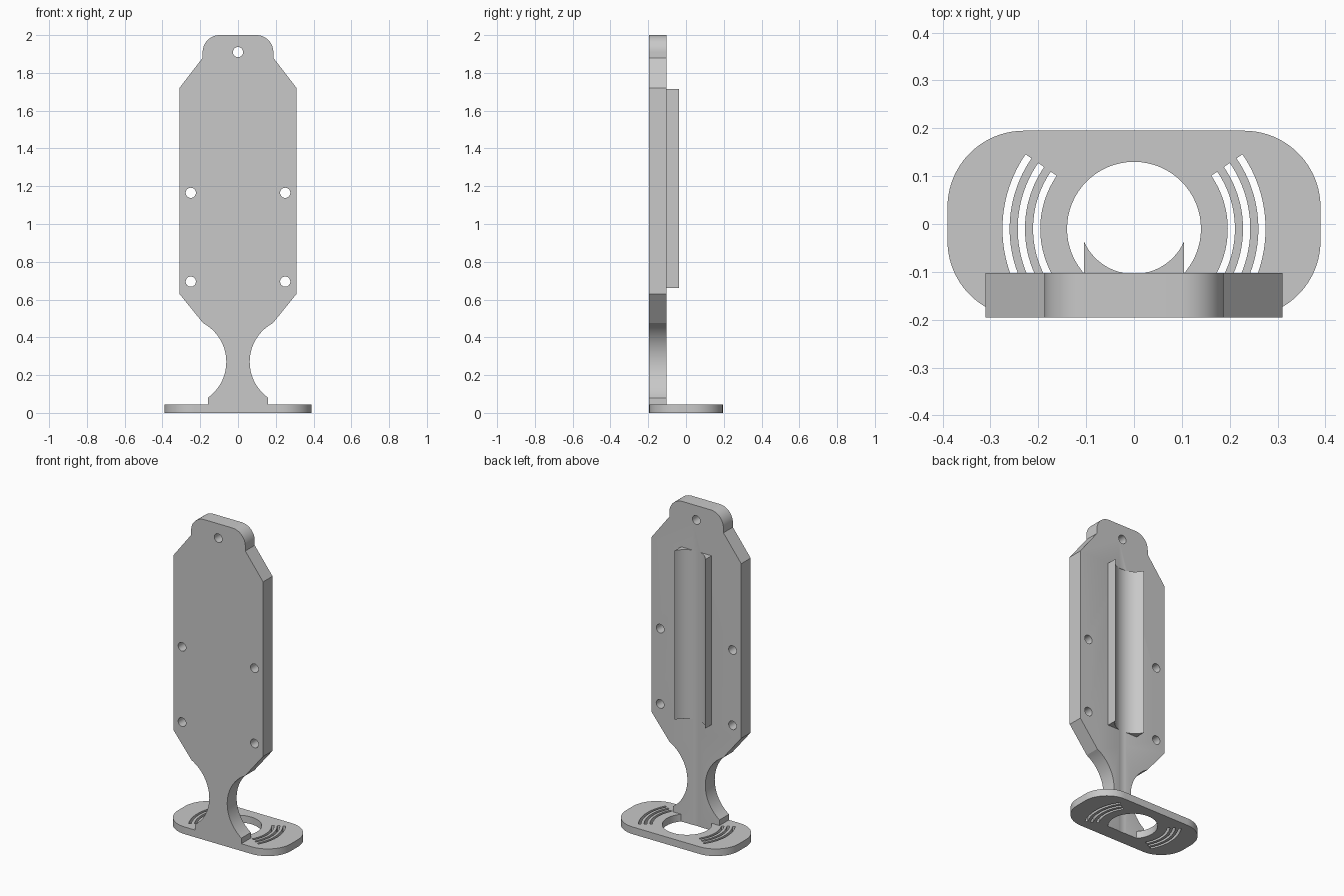
import bpy, bmesh
from math import sin, cos, radians, atan2, degrees
from mathutils import Vector

cube = bpy.data.objects.get("Cube")
if cube:
    bpy.data.objects.remove(cube)

grey = bpy.data.materials.new("plain grey")
grey.use_nodes = True
colour = (0.58, 0.58, 0.58, 1)
grey.diffuse_color = colour
grey.node_tree.nodes["Principled BSDF"].inputs["Base Color"].default_value = colour


def arc(cx, cy, r, start, end, steps=24):
    """Points along an arc, angles in degrees."""
    angles = [radians(start + (end - start) * i / steps) for i in range(steps + 1)]
    return [(cx + r * cos(a), cy + r * sin(a)) for a in angles]


def circle(cx, cy, r, steps=32):
    return arc(cx, cy, r, 0, 360, steps)[:-1]


def prisms(name, outlines, low, high, upright=False):
    """Extrude outlines along z, or along y when upright (outline is then x, z)."""
    bm = bmesh.new()
    for outline in outlines:
        pts = [(u, low, v) if upright else (u, v, low) for u, v in outline]
        face = bm.faces.new([bm.verts.new(p) for p in pts])
        new = bmesh.ops.extrude_face_region(bm, geom=[face])["geom"]
        shift = Vector((0, high - low, 0) if upright else (0, 0, high - low))
        bmesh.ops.translate(bm, vec=shift,
                            verts=[g for g in new if isinstance(g, bmesh.types.BMVert)])
    bmesh.ops.recalc_face_normals(bm, faces=bm.faces)
    mesh = bpy.data.meshes.new(name)
    bm.to_mesh(mesh)
    bm.free()
    mesh.materials.append(grey)
    obj = bpy.data.objects.new(name, mesh)
    bpy.context.collection.objects.link(obj)
    return obj


def activate(obj):
    bpy.ops.object.select_all(action="DESELECT")
    obj.select_set(True)
    bpy.context.view_layer.objects.active = obj


def cut(obj, cutter):
    cutter.hide_render = True
    mod = obj.modifiers.new("cut", "BOOLEAN")
    mod.operation = "DIFFERENCE"
    mod.solver = "EXACT"
    mod.object = cutter
    activate(obj)
    bpy.ops.object.modifier_apply(modifier=mod.name)
    bpy.data.objects.remove(cutter)


def mirrored(points):
    return [(-x, y) for x, y in reversed(points)]


FRONT, BACK = -0.195, -0.102

# Base with rounded corners, a round opening and curved slots
corner = 0.16
cx, cy = 0.39 - corner, 0.195 - corner
right = arc(cx, -cy, corner, -90, 0) + arc(cx, cy, corner, 0, 90)
base = prisms("base", [right + mirrored(right)], 0, 0.045)

slots = []
for r in (0.196, 0.228, 0.26):
    slot = arc(0, -0.01, r, -29, 34.5) + arc(0, -0.01, r + 0.015, 34.5, -29)
    slots += [slot, mirrored(slot)]
cut(base, prisms("base_cutter", [circle(0, -0.01, 0.14, 64)] + slots, -0.1, 0.1))

# Upright back plate: foot, curved neck, wide body and rounded top tab
nx, nz, nr = 0.295, 0.27, 0.233
neck_low = degrees(atan2(0.08 - nz, 0.16 - nx)) % 360
neck_high = degrees(atan2(0.475 - nz, 0.185 - nx))
side = [(0.16, 0)] + arc(nx, nz, nr, neck_low, neck_high, 32)
side += [(0.31, 0.63), (0.31, 1.72), (0.187, 1.88)]
side += arc(0.097, 1.91, 0.09, 0, 90, 16)
plate = prisms("upright_plate", [side + mirrored(side)], FRONT, BACK, upright=True)

# Screw holes
holes = [circle(0, 1.91, 0.027)]
holes += [circle(x, z, 0.027) for x in (-0.25, 0.25) for z in (0.695, 1.165)]
cut(plate, prisms("hole_cutter", holes, -0.3, 0.1, upright=True))

# Shallow round channel down the back
GY, GR = 0.01, 0.1145
cut(plate, prisms("channel_cutter", [circle(0, GY, GR, 128)], -0.1, 1.715))

# Pair of cradle rails with a concave inner side
tip = degrees(atan2(-0.036 - GY, 0.105))
foot = degrees(atan2(BACK - GY, 0.024))
rail = arc(0, GY, GR, foot, tip, 20) + [(0.105, BACK - 0.004), (0.035, BACK - 0.004)]
rails = [prisms("left_rail", [rail], 0.66, 1.715),
         prisms("right_rail", [mirrored(rail)], 0.66, 1.715)]

for obj in [base, plate] + rails:
    activate(obj)
    bpy.ops.object.shade_smooth_by_angle(angle=radians(20))
